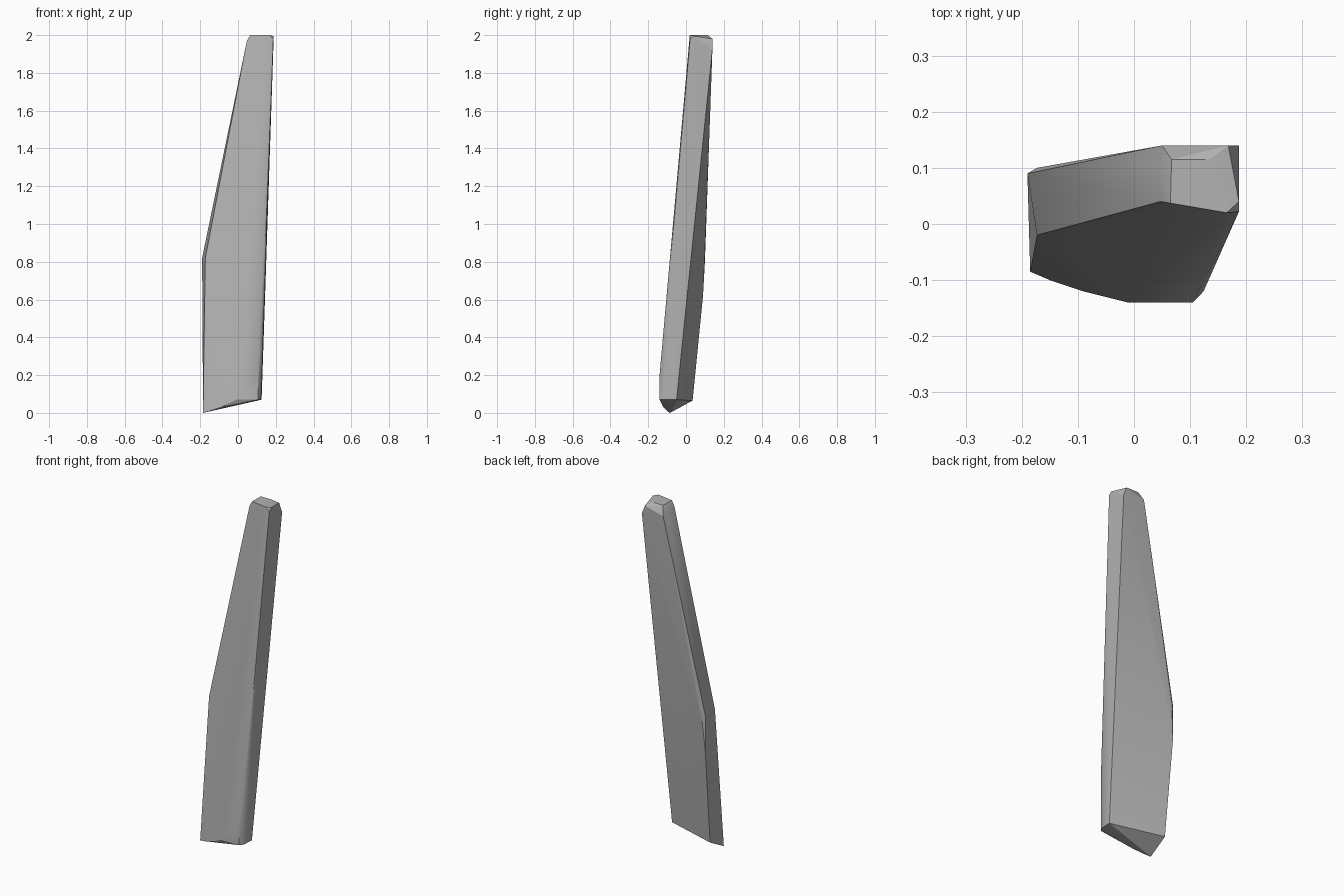
import bpy
import bmesh
from mathutils import Vector

default_cube = bpy.data.objects.get("Cube")
if default_cube:
    bpy.data.objects.remove(default_cube, do_unlink=True)


def make_material(name, colour):
    material = bpy.data.materials.new(name)
    material.use_nodes = True
    material.diffuse_color = colour
    material.node_tree.nodes["Principled BSDF"].inputs["Base Color"].default_value = colour
    return material


def build_shard(name, corner_groups, material):
    """Wrap a tight faceted skin around the corners of the shard."""
    bm = bmesh.new()
    for group in corner_groups:
        for corner in group:
            bm.verts.new(Vector(corner))
    hull = bmesh.ops.convex_hull(bm, input=bm.verts[:])
    unused = {item for item in hull["geom_interior"] + hull["geom_unused"]
              if isinstance(item, bmesh.types.BMVert) and item.is_valid}
    bmesh.ops.delete(bm, geom=list(unused), context="VERTS")
    bmesh.ops.recalc_face_normals(bm, faces=bm.faces[:])
    mesh = bpy.data.meshes.new(name)
    bm.to_mesh(mesh)
    bm.free()
    mesh.materials.append(material)
    shard = bpy.data.objects.new(name, mesh)
    bpy.context.collection.objects.link(shard)
    return shard


# Slanted broken base, with its lowest tip at the left
base = [(-.185, -.085, 0), (-.15, -.1, .01), (-.09, -.12, .03),
        (-.01, -.14, .07), (.105, -.14, .07), (.122, -.12, .07),
        (.125, -.05, .07), (-.18, .035, .065)]

# Front right edge, bending back just above the base
front_bend = [(.105, -.14, .2), (.124, -.12, .36)]

# Widest part, where the left side turns inwards
shoulder = [(-.173, -.02, .82), (-.19, .09, .82),
            (-.188, .09, .62), (-.173, .1, .8)]

# Narrow chipped tip
tip = [(.047, .04, 1.97), (.065, .037, 2), (.165, .02, 2),
       (.187, .022, 1.98), (.187, .04, 1.995), (.187, .14, 1.93),
       (.168, .14, 1.98), (.135, .115, 2), (.067, .115, 2),
       (.05, .14, 1.95), (.047, .11, 1.97)]

stone = make_material("grey stone", (.45, .45, .45, 1))
shard = build_shard("stone_shard", [base, front_bend, shoulder, tip], stone)

# Soft transitions between shallow facets, crisp main edges
bpy.ops.object.select_all(action="DESELECT")
shard.select_set(True)
bpy.context.view_layer.objects.active = shard
bpy.ops.object.shade_smooth_by_angle(angle=.4)
